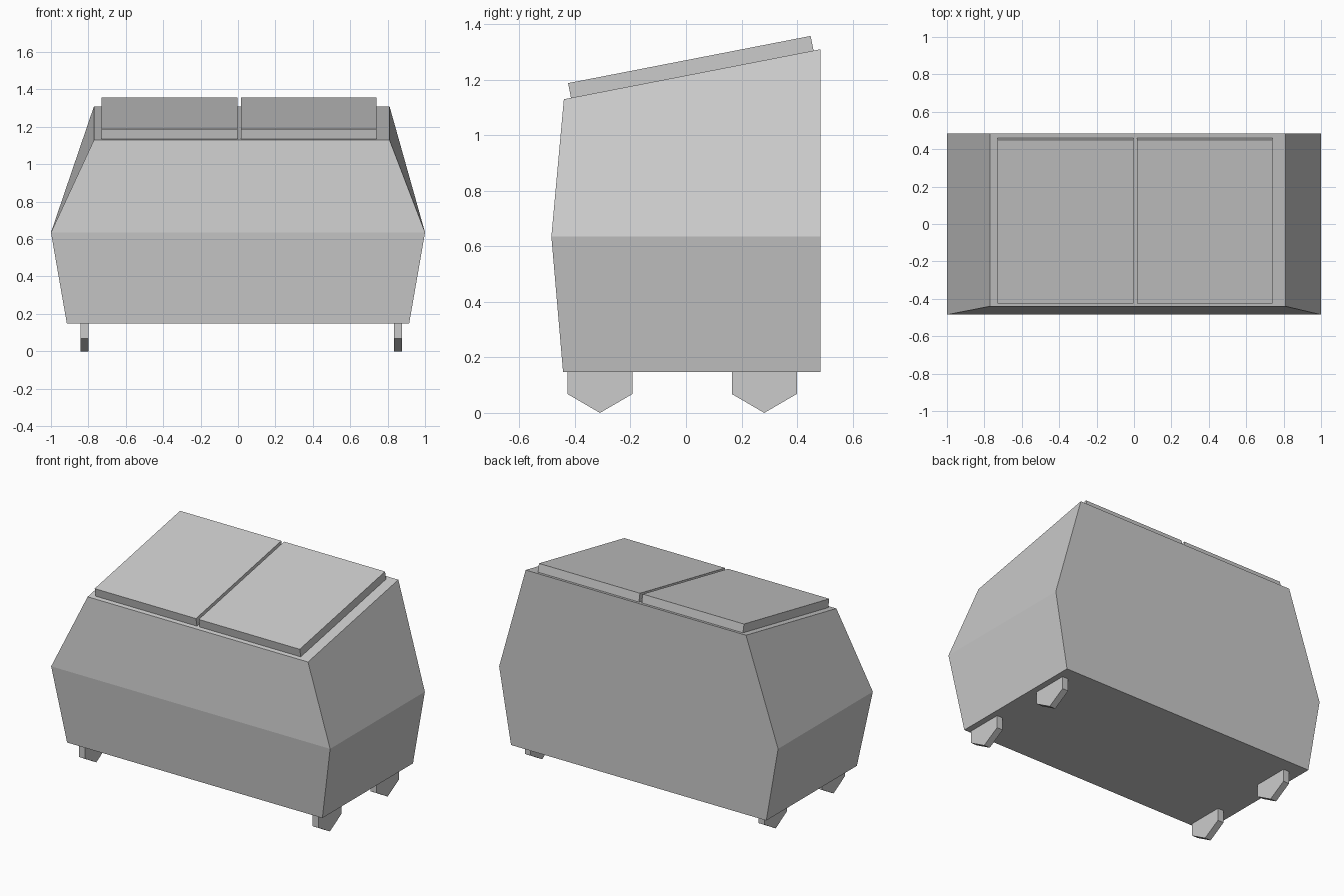
import bpy, bmesh
from math import atan2, hypot
from mathutils import Matrix

cube = bpy.data.objects.get("Cube")
if cube:
    bpy.data.objects.remove(cube, do_unlink=True)

GREY = (0.6, 0.6, 0.6, 1)
grey = bpy.data.materials.new("plain grey")
grey.use_nodes = True
grey.diffuse_color = GREY
grey.node_tree.nodes["Principled BSDF"].inputs["Base Color"].default_value = GREY


def loft(name, rings):
    """Join equal-sized rings of points into a closed flat-shaded solid."""
    bm = bmesh.new()
    loops = [[bm.verts.new(p) for p in ring] for ring in rings]
    bm.faces.new(loops[0])
    bm.faces.new(loops[-1])
    for low, high in zip(loops, loops[1:]):
        for i in range(len(low)):
            j = (i + 1) % len(low)
            bm.faces.new((low[i], low[j], high[j], high[i]))
    bmesh.ops.recalc_face_normals(bm, faces=bm.faces)
    mesh = bpy.data.meshes.new(name)
    bm.to_mesh(mesh)
    bm.free()
    mesh.materials.append(grey)
    obj = bpy.data.objects.new(name, mesh)
    bpy.context.collection.objects.link(obj)
    return obj


def ring(x0, x1, y0, y1, z_front, z_back):
    return [(x0, y0, z_front), (x1, y0, z_front), (x1, y1, z_back), (x0, y1, z_back)]


# Body: flares out to the waist, then tapers to a sloping top
BASE, BACK = 0.148, 0.485
TOP_FRONT, TOP_Y, TOP_BACK = 1.13, -0.44, 1.31
loft("bin_body", [
    ring(-0.915, 0.915, -0.443, BACK, BASE, BASE),
    ring(-1, 1, -0.485, BACK, 0.635, 0.635),
    ring(-0.77, 0.81, TOP_Y, BACK, TOP_FRONT, TOP_BACK),
])

# Two lids lying on the sloping top
rise, run = TOP_BACK - TOP_FRONT, BACK - TOP_Y
length = hypot(rise, run)
slope = Matrix.Translation((0, TOP_Y, TOP_FRONT)) @ Matrix.Rotation(atan2(rise, run), 4, 'X')
for name, x0, x1 in (("right_lid", -0.73, -0.004), ("left_lid", 0.016, 0.74)):
    lid = loft(name, [ring(x0, x1, 0.026, length - 0.026, z, z) for z in (-0.002, 0.054)])
    lid.data.transform(slope)

# Four thin feet, each with a pointed lower end
for side, x in (("right", -0.82), ("left", 0.855)):
    for end, y in (("front", -0.31), ("back", 0.282)):
        outline = [(-0.117, BASE), (-0.117, 0.068), (0, 0), (0.117, 0.068), (0.117, BASE)]
        loft(f"{end}_{side}_foot",
             [[(x + dx, y + dy, z) for dy, z in outline] for dx in (-0.021, 0.021)])
